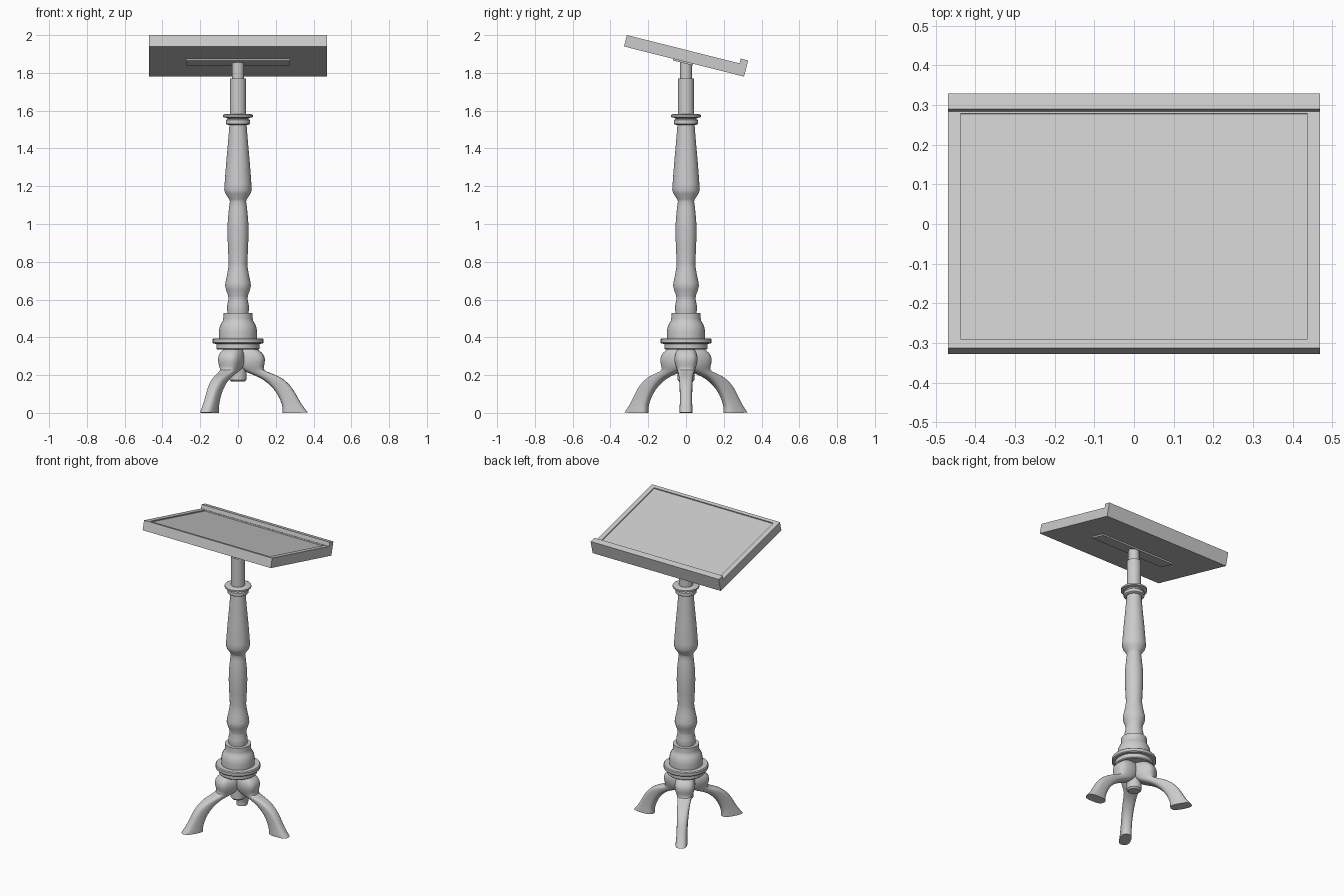
import bpy, bmesh, math
from mathutils import Matrix, Vector

if "Cube" in bpy.data.objects:
    bpy.data.objects.remove(bpy.data.objects["Cube"])

grey = bpy.data.materials.new("plain_grey")
grey.use_nodes = True
colour = (0.6, 0.6, 0.6, 1)
grey.diffuse_color = colour
grey.node_tree.nodes["Principled BSDF"].inputs["Base Color"].default_value = colour


def finish(name, bm, smooth=None):
    """Turn a bmesh into a named object in the shared material."""
    bmesh.ops.recalc_face_normals(bm, faces=bm.faces)
    mesh = bpy.data.meshes.new(name)
    bm.to_mesh(mesh)
    bm.free()
    mesh.materials.append(grey)
    obj = bpy.data.objects.new(name, mesh)
    bpy.context.collection.objects.link(obj)
    if smooth:
        bpy.ops.object.select_all(action="DESELECT")
        obj.select_set(True)
        bpy.context.view_layer.objects.active = obj
        bpy.ops.object.shade_smooth_by_angle(angle=math.radians(smooth))
    return obj


def skin(bm, rings):
    """Bridge a sequence of equal vertex rings and cap both ends."""
    for low, high in zip(rings, rings[1:]):
        for i in range(len(low)):
            j = (i + 1) % len(low)
            bm.faces.new((low[i], low[j], high[j], high[i]))
    return [bm.faces.new(rings[0]), bm.faces.new(rings[-1])]


def lathe(name, profile, sides=32):
    """Turn a (radius, height) profile about the vertical axis."""
    bm = bmesh.new()
    rings = []
    for r, z in profile:
        angles = [math.tau * i / sides for i in range(sides)]
        rings.append([bm.verts.new((r * math.cos(a), r * math.sin(a), z)) for a in angles])
    skin(bm, rings)
    return finish(name, bm, 35)


# Turned stand, from the bottom up
lathe("hub_post", [(.035, .165), (.045, .175), (.045, .34)])
lathe("base_collar", [
    (.11, .335), (.115, .34), (.115, .365), (.13, .367), (.135, .372), (.135, .39),
    (.13, .395), (.1, .395), (.101, .43), (.097, .455), (.088, .475), (.08, .487),
    (.078, .5), (.078, .53)])
lathe("turned_column", [
    (.055, .52), (.058, .55), (.057, .57), (.051, .6), (.052, .62), (.063, .65),
    (.068, .67), (.067, .69), (.058, .73), (.051, .77), (.049, .79), (.053, .87),
    (.056, .95), (.054, 1.02), (.047, 1.09), (.043, 1.12), (.046, 1.13),
    (.066, 1.16), (.073, 1.18), (.071, 1.21), (.063, 1.32), (.053, 1.43), (.045, 1.53)])
lathe("neck_collar", [
    (.055, 1.525), (.063, 1.53), (.065, 1.54), (.063, 1.55), (.055, 1.555),
    (.06, 1.562), (.08, 1.566), (.08, 1.577), (.07, 1.582), (.043, 1.582)])
lathe("sleeve", [(.043, 1.575), (.043, 1.77)])
lathe("sliding_post", [(.032, 1.76), (.032, 1.87)])

# Curved leg sections: inner x, inner z, outer x, outer z, half width
LEG = [
    (0, .345, .09, .345, .04), (0, .32, .132, .32, .058), (0, .285, .148, .285, .065),
    (0, .25, .138, .247, .058), (.03, .22, .135, .225, .046), (.08, .202, .165, .214, .041),
    (.13, .18, .225, .192, .038), (.175, .143, .275, .152, .035), (.21, .1, .308, .1, .033),
    (.235, .04, .333, .05, .033), (.235, .012, .362, .014, .036), (.235, 0, .372, .001, .036)]


def power(v, exponent=.7):
    return math.copysign(abs(v) ** exponent, v)


def leg(name, turn, sides=16):
    bm = bmesh.new()
    crease = bm.edges.layers.float.new("crease_edge")
    rings = []
    for xi, zi, xo, zo, width in LEG:
        inner, outer = Vector((xi, 0, zi)), Vector((xo, 0, zo))
        middle, half = (inner + outer) / 2, (outer - inner) / 2
        side = Vector((0, width, 0))
        angles = [math.tau * i / sides for i in range(sides)]
        rings.append([bm.verts.new(middle + half * power(math.cos(a)) + side * power(math.sin(a)))
                      for a in angles])
    for cap in skin(bm, rings):
        for edge in cap.edges:
            edge[crease] = 1
    bm.transform(Matrix.Rotation(turn, 4, "Z"))
    obj = finish(name, bm, 50)
    obj.modifiers.new("rounding", "SUBSURF").levels = 1
    obj.modifiers["rounding"].render_levels = 1


for name, turn in (("left_leg", 0), ("back_right_leg", 120), ("front_right_leg", 240)):
    leg(name, math.radians(turn))

# Sloping desk: a side profile with a raised back lip, extruded across
TILT = Matrix.Translation((0, -.328, 1.94)) @ Matrix.Rotation(math.radians(-14.1), 4, "X")
HALF, LENGTH, THICK, LIP, LIP_TOP = .47, .655, .062, .615, .088
outline = [(0, 0), (LENGTH, 0), (LENGTH, LIP_TOP), (LIP, LIP_TOP), (LIP, THICK), (0, THICK)]
bm = bmesh.new()
ends = [[bm.verts.new((x, s, t)) for s, t in outline] for x in (-HALF, HALF)]
skin(bm, ends)
bm.normal_update()

# Shallow recess in the reading surface
top = next(f for f in bm.faces if all(abs(v.co.z - THICK) < 1e-4 for v in f.verts))
bmesh.ops.inset_individual(bm, faces=[top], thickness=.02)
for v in top.verts:
    v.co.x = math.copysign(HALF - .0325, v.co.x)
    v.co.y = .023 if v.co.y < LIP / 2 else LIP - .005
floor = bmesh.ops.extrude_discrete_faces(bm, faces=[top])["faces"][0]
bmesh.ops.translate(bm, verts=floor.verts, vec=(0, 0, -.007))
bm.transform(TILT)
finish("desk_board", bm)

# Mounting plate under the desk
bm = bmesh.new()
bmesh.ops.create_cube(bm, size=1)
bm.transform(TILT @ Matrix.Translation((0, .323, -.003)) @ Matrix.Diagonal((.55, .11, .012, 1)))
finish("mounting_plate", bm)
